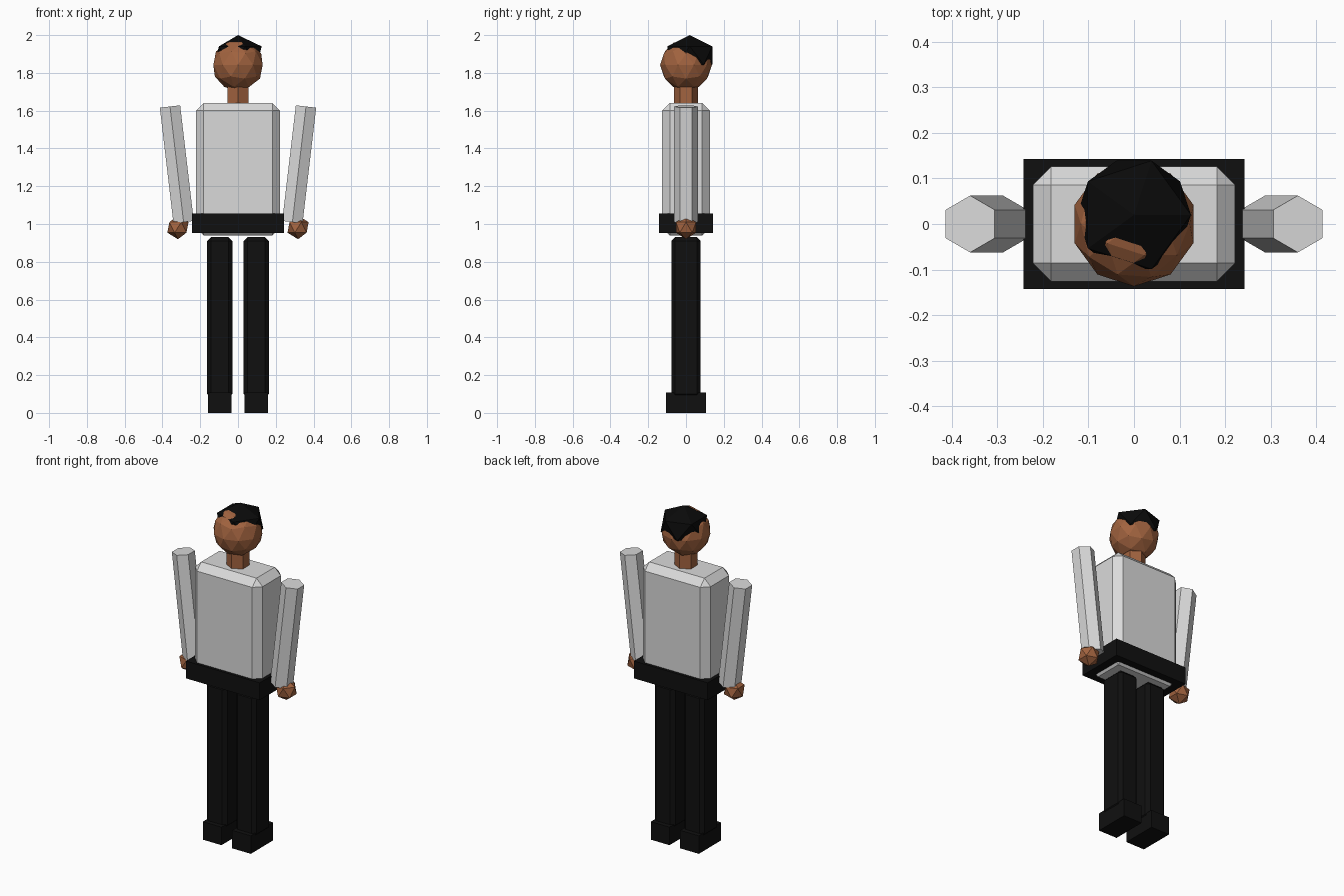
import bpy, bmesh
from math import atan2, hypot
from mathutils import Matrix, Vector

if "Cube" in bpy.data.objects:
    bpy.data.objects.remove(bpy.data.objects["Cube"])


def material(name, rgb):
    m = bpy.data.materials.new(name)
    m.diffuse_color = (*rgb, 1.0)
    m.use_nodes = True
    m.node_tree.nodes["Principled BSDF"].inputs["Base Color"].default_value = m.diffuse_color
    return m


SHIRT = material("shirt grey", (0.70, 0.70, 0.70))
SKIN = material("brown skin", (0.36, 0.125, 0.05))
BLACK = material("black cloth", (0.005, 0.005, 0.005))
HAIR = material("black hair", (0.003, 0.003, 0.003))


def finish(name, bm, mat):
    mesh = bpy.data.meshes.new(name)
    bm.to_mesh(mesh)
    bm.free()
    mesh.materials.append(mat)
    ob = bpy.data.objects.new(name, mesh)
    bpy.context.collection.objects.link(ob)
    return ob


def box(name, lo, hi, mat, bevel=0.0):
    """Box between two corners with an optional flat chamfer."""
    lo, hi = Vector(lo), Vector(hi)
    bm = bmesh.new()
    bmesh.ops.create_cube(bm, size=1.0, matrix=Matrix.Translation((lo + hi) / 2)
                          @ Matrix.Diagonal((*(hi - lo), 1.0)))
    if bevel:
        bmesh.ops.bevel(bm, geom=bm.edges[:], offset=bevel, segments=1,
                        affect='EDGES', profile=0.5)
    return finish(name, bm, mat)


def tube(name, start, end, radius, mat):
    """Six-sided prism, tilted sideways, with ridges facing front and back."""
    start, end = Vector(start), Vector(end)
    d = end - start
    tilt = Matrix.Rotation(atan2(d.x, d.z), 4, 'Y')
    bm = bmesh.new()
    bmesh.ops.create_cone(bm, cap_ends=True, segments=6, radius1=radius,
                          radius2=radius, depth=hypot(d.x, d.z))
    # put a ridge on the y axis
    top = max(bm.verts, key=lambda v: v.co.y)
    if abs(top.co.x) > 1e-4:
        bm.transform(Matrix.Rotation(atan2(top.co.x, top.co.y), 4, 'Z'))
    bm.transform(Matrix.Translation((start + end) / 2) @ tilt)
    return finish(name, bm, mat)


def ball(name, centre, radius, detail, mat, height=None):
    bm = bmesh.new()
    bmesh.ops.create_icosphere(bm, subdivisions=detail, radius=1.0)
    bm.transform(Matrix.Translation(centre)
                 @ Matrix.Diagonal((radius, radius, height or radius, 1.0)))
    return finish(name, bm, mat)


# Body and belt
box("torso", (-0.222, -0.126, 0.94), (0.222, 0.126, 1.64), SHIRT, 0.04)
box("belt", (-0.243, -0.143, 0.952), (0.243, 0.143, 1.055), BLACK)

# Head, neck and hair
tube("neck", (0, 0, 1.60), (0, 0, 1.74), 0.063, SKIN)
ball("head", (0, 0, 1.842), 0.137, 2, SKIN)
ball("hair", (0, 0.02, 1.892), 0.14, 1, HAIR, 0.108)

# Limbs on both sides
for side, s in (("left", -1), ("right", 1)):
    tube(side + "_arm", (s * 0.288, 0, 1.01), (s * 0.36, 0, 1.622), 0.0625, SHIRT)
    ball(side + "_hand", (s * 0.318, 0, 0.982), 0.0625, 1, SKIN)
    x0, x1 = sorted((s * 0.03, s * 0.163))
    box(side + "_leg", (x0, -0.078, 0.08), (x1, 0.078, 0.93), BLACK, 0.02)
    x0, x1 = sorted((s * 0.035, s * 0.158))
    box(side + "_shoe", (x0, -0.105, 0.0), (x1, 0.105, 0.107), BLACK)
